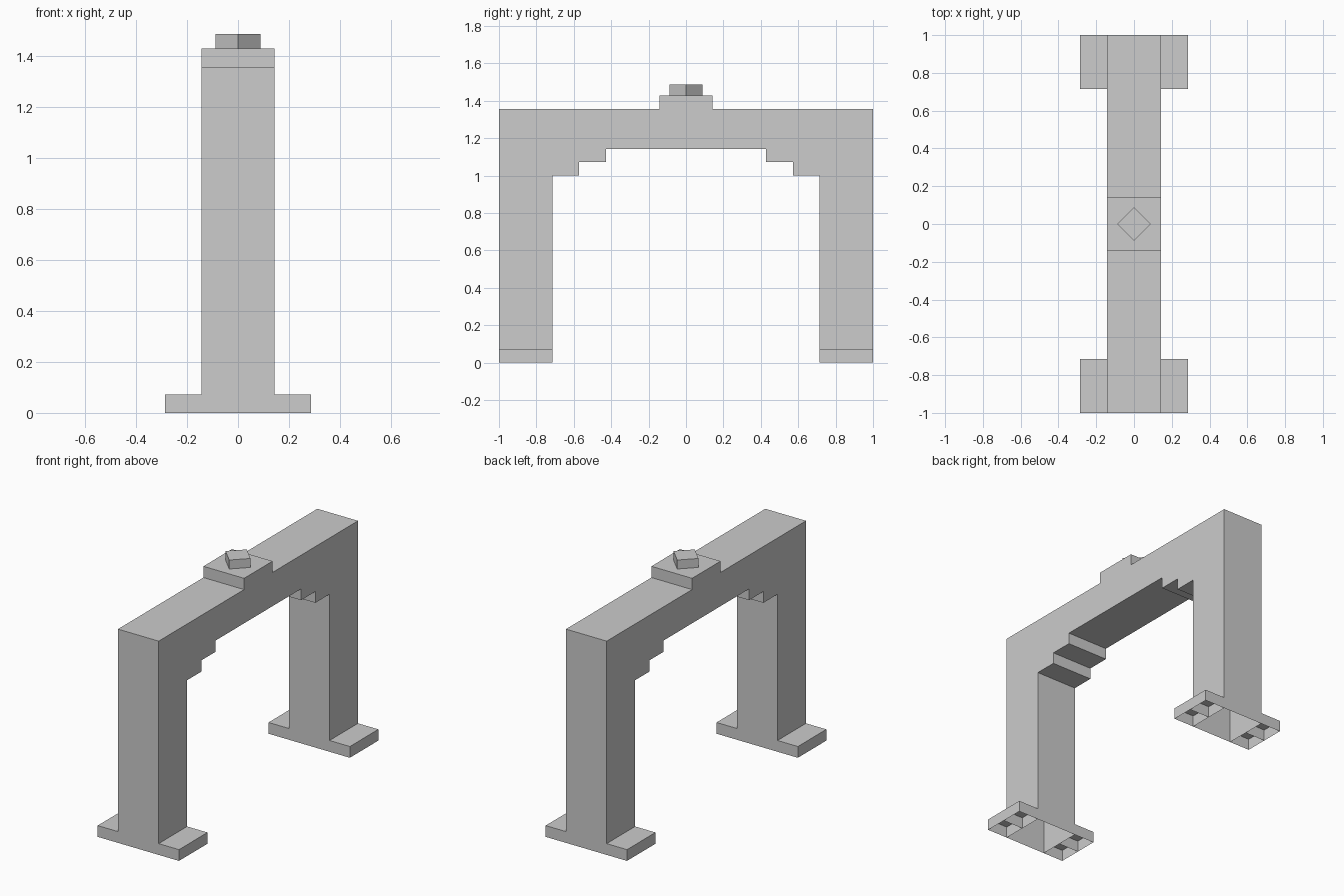
import bpy, bmesh, math

if "Cube" in bpy.data.objects:
    bpy.data.objects.remove(bpy.data.objects["Cube"])

U = 1 / 7          # one grid module
H = U / 2          # one plate height
TOP = 19 * H       # top of the arch

grey = bpy.data.materials.new("light_grey")
grey.diffuse_color = (0.604, 0.604, 0.604, 1)
grey.use_nodes = True
grey.node_tree.nodes["Principled BSDF"].inputs["Base Color"].default_value = grey.diffuse_color


def finish(name, bm):
    bmesh.ops.recalc_face_normals(bm, faces=bm.faces)
    mesh = bpy.data.meshes.new(name)
    bm.to_mesh(mesh)
    bm.free()
    mesh.materials.append(grey)
    obj = bpy.data.objects.new(name, mesh)
    bpy.context.collection.objects.link(obj)
    return obj


def open_prism(name, outline, z0, z1):
    """Upright prism with a top and sides, open underneath."""
    bm = bmesh.new()
    low = [bm.verts.new((x, y, z0)) for x, y in outline]
    high = [bm.verts.new((x, y, z1)) for x, y in outline]
    n = len(outline)
    for i in range(n):
        j = (i + 1) % n
        bm.faces.new((low[i], low[j], high[j], high[i]))
    bm.faces.new(high)
    return finish(name, bm)


def square(cx, cy, r):
    return [(cx - r, cy - r), (cx + r, cy - r), (cx + r, cy + r), (cx - r, cy + r)]


# Arch: stepped profile swept across x, hollow and open under both legs
half = [(3 * U, 16 * H), (3 * U, 15 * H), (4 * U, 15 * H), (4 * U, 14 * H),
        (5 * U, 14 * H), (5 * U, 0), (7 * U, 0), (7 * U, TOP)]
profile = half + [(-y, z) for y, z in reversed(half)]
bm = bmesh.new()
left = [bm.verts.new((-U, y, z)) for y, z in profile]
right = [bm.verts.new((U, y, z)) for y, z in profile]
bm.faces.new(left)
bm.faces.new(right)
for i in range(len(profile)):
    j = (i + 1) % len(profile)
    if profile[i][1] or profile[j][1]:      # skip the leg undersides
        bm.faces.new((left[i], left[j], right[j], right[i]))
finish("arch", bm)

# Foot wings: two hollow square cells on each side of each leg
for sx in (-1, 1):
    for sy in (-1, 1):
        for k in (5.5, 6.5):
            open_prism("foot_cell", square(sx * 1.5 * U, sy * k * U, U / 2), 0, H)

# Cap block and four-sided stud on the crown
open_prism("cap_block", square(0, 0, U), TOP, TOP + H)
r = 0.088
open_prism("cap_stud", [(r * math.cos(a * math.pi / 2), r * math.sin(a * math.pi / 2))
                        for a in range(4)], TOP + H, TOP + H + 0.057)
